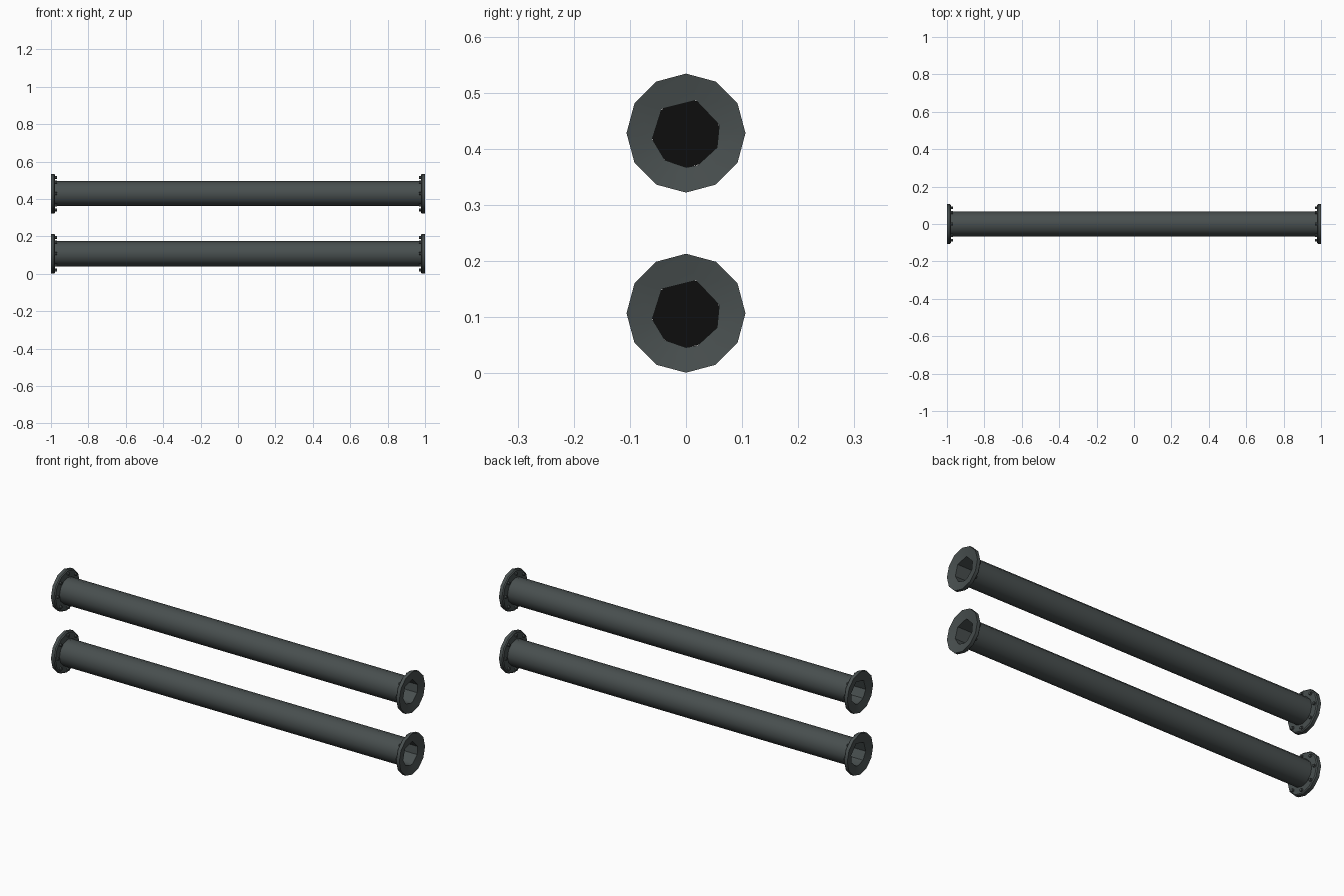
import bpy, bmesh, math

old = bpy.data.objects.get("Cube")
if old:
    bpy.data.objects.remove(old)


def material(name, rgb):
    m = bpy.data.materials.new(name)
    m.use_nodes = True
    m.diffuse_color = (*rgb, 1)
    m.node_tree.nodes["Principled BSDF"].inputs["Base Color"].default_value = (*rgb, 1)
    return m


STEEL = material("dark steel", (0.065, 0.078, 0.078))
BLACK = material("bore black", (0.004, 0.004, 0.004))

ROUND = [30 * i for i in range(12)]
BORE = [14, 73, 135, 190, 232, 270, 290, 335]  # worn, uneven opening
CENTRES = {"lower": 0.107, "upper": 0.428}


def ring(bm, x, radius, angles):
    """Closed edge loop around the x axis."""
    verts = [bm.verts.new((x, radius * math.cos(math.radians(a)),
                           radius * math.sin(math.radians(a)))) for a in angles]
    return [bm.edges.new((v, verts[i - 1])) for i, v in enumerate(verts)]


def loft(bm, rings):
    for a, b in zip(rings, rings[1:]):
        bmesh.ops.bridge_loops(bm, edges=a + b)


def finish(bm, name, z, mat, angle=40):
    bmesh.ops.recalc_face_normals(bm, faces=bm.faces)
    mesh = bpy.data.meshes.new(name)
    bm.to_mesh(mesh)
    bm.free()
    mesh.materials.append(mat)
    ob = bpy.data.objects.new(name, mesh)
    ob.location.z = z
    bpy.context.collection.objects.link(ob)
    bpy.ops.object.select_all(action="DESELECT")
    bpy.context.view_layer.objects.active = ob
    ob.select_set(True)
    bpy.ops.object.shade_smooth_by_angle(angle=math.radians(angle))
    return ob


for level, z in CENTRES.items():
    # Tube with a hollow bore
    bm = bmesh.new()
    loft(bm, [ring(bm, x, 0.067, ROUND) for x in (-0.98, 0.98)])
    finish(bm, level + "_tube", z, STEEL)
    bm = bmesh.new()
    loft(bm, [ring(bm, x, 0.061, BORE) for x in (-0.99, 0.99)])
    bore = finish(bm, level + "_bore_wall", z, STEEL)
    bore.data.flip_normals()

    # Dark blocking disc deep in the bore
    bm = bmesh.new()
    bmesh.ops.contextual_create(bm, geom=ring(bm, 0, 0.062, ROUND))
    finish(bm, level + "_bore_plug", z, BLACK)

    for side, s in (("left", 1), ("right", -1)):
        # Flange, with a face that meets the bore
        bm = bmesh.new()
        loft(bm, [ring(bm, s * 0.978, 0.066, ROUND),
                  ring(bm, s * 0.978, 0.101, ROUND),
                  ring(bm, s * 0.983, 0.106, ROUND),
                  ring(bm, s, 0.106, ROUND),
                  ring(bm, s * 0.99, 0.061, BORE)])
        finish(bm, f"{level}_{side}_flange", z, STEEL)

        # Bolt heads on the inner face of the flange
        bm = bmesh.new()
        for i in range(8):
            a = math.radians(45 * i)
            made = bmesh.ops.create_cone(bm, cap_ends=True, segments=6, radius1=0.008,
                                         radius2=0.008, depth=0.012)["verts"]
            for v in made:
                x, y, h = v.co
                v.co = (s * (0.975 + h), 0.087 * math.cos(a) + x, 0.087 * math.sin(a) + y)
        finish(bm, f"{level}_{side}_bolts", z, STEEL, 30)
